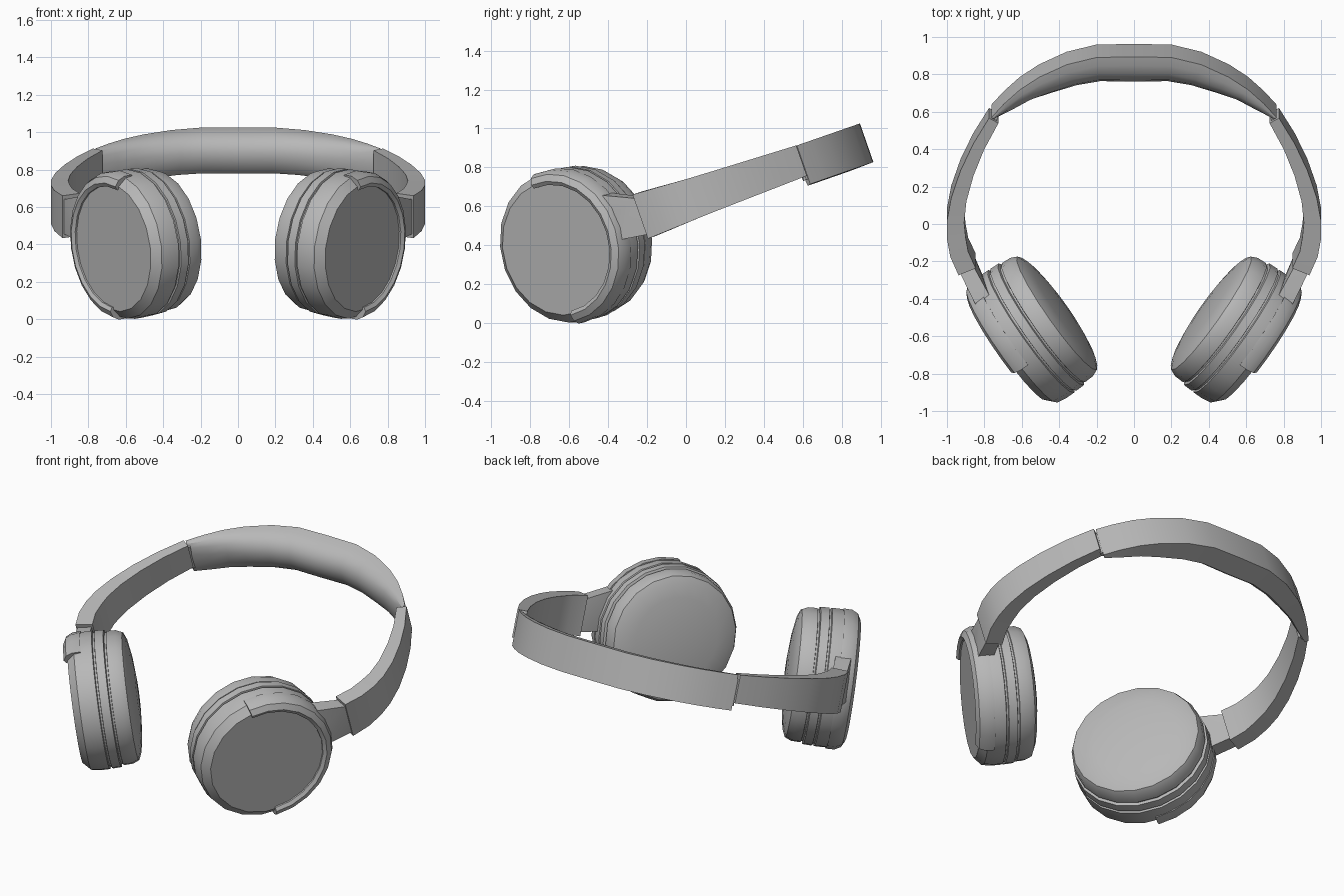
import bpy, bmesh, math
from mathutils import Vector

cube = bpy.data.objects.get("Cube")
if cube:
    bpy.data.objects.remove(cube, do_unlink=True)

grey = bpy.data.materials.new("plain grey")
grey.use_nodes = True
GREY = (0.48, 0.48, 0.48, 1)
grey.diffuse_color = GREY
grey.node_tree.nodes["Principled BSDF"].inputs["Base Color"].default_value = GREY


def finish(name, bm, angle=32):
    """Turn a bmesh into a shaded grey object."""
    bmesh.ops.remove_doubles(bm, verts=bm.verts, dist=0.0001)
    bmesh.ops.recalc_face_normals(bm, faces=bm.faces)
    mesh = bpy.data.meshes.new(name)
    bm.to_mesh(mesh)
    bm.free()
    mesh.materials.append(grey)
    obj = bpy.data.objects.new(name, mesh)
    bpy.context.collection.objects.link(obj)
    bpy.ops.object.select_all(action='DESELECT')
    obj.select_set(True)
    bpy.context.view_layer.objects.active = obj
    bpy.ops.object.shade_smooth_by_angle(angle=math.radians(angle))


def loft(name, rings):
    """Skin a row of matching cross-sections and cap both ends."""
    bm = bmesh.new()
    rows = [[bm.verts.new(p) for p in ring] for ring in rings]
    n = len(rows[0])
    for a, b in zip(rows, rows[1:]):
        for i in range(n):
            j = (i + 1) % n
            bm.faces.new((a[i], a[j], b[j], b[i]))
    bm.faces.new(rows[0])
    bm.faces.new(rows[-1])
    finish(name, bm)


def hull(name, points):
    bm = bmesh.new()
    for p in points:
        bm.verts.new(p)
    bmesh.ops.convex_hull(bm, input=bm.verts)
    finish(name, bm)


# Headband frame: x across, u back along the tilted band, w across its width
TILT = math.radians(19.2)


def band(x, u, w):
    c, s = math.cos(TILT), math.sin(TILT)
    return Vector((x, u * c - w * s, u * s + w * c))


def inward(path):
    """Unit normals of a path in (x, u), pointing to the wearer's head."""
    result = []
    for i in range(len(path)):
        a, b = Vector(path[max(i - 1, 0)]), Vector(path[min(i + 1, len(path) - 1)])
        d = (b - a).normalized()
        result.append(Vector((-d.y, d.x)))
    return result


# Padded top of the headband, thick in the middle
half = [(.762, .838), (.695, .915), (.61, .995), (.507, 1.066), (.36, 1.137), (.2, 1.178)]
depths = [.03, .075, .105, .135, .155, .165]
path = half + [(0, 1.181)] + [(-x, u) for x, u in reversed(half)]
depth = depths + [.17] + depths[::-1]
section = [(0, .465), (0, .675), (.3, .675), (.6, .665), (.85, .638),
           (1, .59), (1, .54), (.92, .49), (.78, .461)]
rings = []
for p, n, t in zip(path, inward(path), depth):
    rings.append([band(p[0] + n.x * t * f, p[1] + n.y * t * f, w) for f, w in section])
loft("headband_pad", rings)

# Cup shape: radius and distance along the axis, inner side first
cup_profile = [(0, -.192), (.13, -.188), (.25, -.177), (.33, -.163), (.37, -.146),
               (.386, -.11), (.388, -.058), (.38, -.056), (.38, -.046), (.397, -.042),
               (.399, .008), (.388, .01), (.388, .02), (.4, .024),
               (.4, .08), (.392, .13), (.354, .166), (.348, .172), (0, .172)]
yoke_section = [(.33, .1), (.33, .182), (.35, .194), (.384, .176), (.402, .14), (.403, .09)]
arm_path = [(.938, -.042), (.982, .06), (1.0, .16), (1.0, .26), (.977, .39),
            (.928, .54), (.86, .69), (.775, .835)]
LEAN = math.radians(8)
SIDES = 20

for sx, side in ((1, "left"), (-1, "right")):
    # Cup axes: outward, forward and up
    out = Vector((sx * .818 * math.cos(LEAN), -.575 * math.cos(LEAN), -math.sin(LEAN)))
    up = Vector((sx * .818 * math.sin(LEAN), -.575 * math.sin(LEAN), math.cos(LEAN)))
    fore = Vector((-sx * .575, -.818, 0))
    centre = Vector((sx * .53, -.56, .41))

    def cup(r, s, degrees):
        a = math.radians(degrees)
        return centre + fore * (r * math.cos(a)) + up * (r * math.sin(a)) + out * s

    # Ear cup with cushion, grooves and flat cap
    bm = bmesh.new()
    line = [bm.verts.new((r, 0, s)) for r, s in cup_profile]
    edges = [bm.edges.new(e) for e in zip(line, line[1:])]
    bmesh.ops.spin(bm, geom=line + edges, cent=(0, 0, 0), axis=(0, 0, 1),
                   angle=math.tau, steps=SIDES, use_duplicate=False)
    for v in bm.verts:
        v.co = centre + fore * v.co.x + up * v.co.y + out * v.co.z
    finish(side + "_ear_cup", bm)

    # C-shaped yoke hugging the cap
    steps = 12
    loft(side + "_yoke", [[cup(r, s, 70 + 190 * i / steps) for r, s in yoke_section]
                          for i in range(steps + 1)])

    # Tapered side arm
    rings = []
    for i, (p, n) in enumerate(zip(arm_path, inward(arm_path))):
        f = i / (len(arm_path) - 1)
        t = .1 - .06 * max(0, f - .3)
        low, high = .474 + .037 * f, .714 - .038 * f
        x, u = p[0] + n.x * t, p[1] + n.y * t
        rings.append([band(sx * a, b, w) for a, b, w in
                      ((p[0], p[1], low), (p[0], p[1], high), (x, u, high), (x, u, low))])
    loft(side + "_arm", rings)

    # Neck joining arm and yoke
    mid = sum(rings[0], Vector()) / 4
    neck = [mid + (q - mid) * .82 for q in rings[0]]
    neck += [cup(.39, s, a) for s in (.06, .15) for a in (136, 155, 174)]
    hull(side + "_neck", neck)

    # Small hinge between arm and pad
    hinge = [band(sx * (.745 + .016 * math.cos(k * math.tau / 8)),
                  .826 + .018 * math.sin(k * math.tau / 8), w)
             for w in (.492, .65) for k in range(8)]
    hull(side + "_hinge", hinge)
